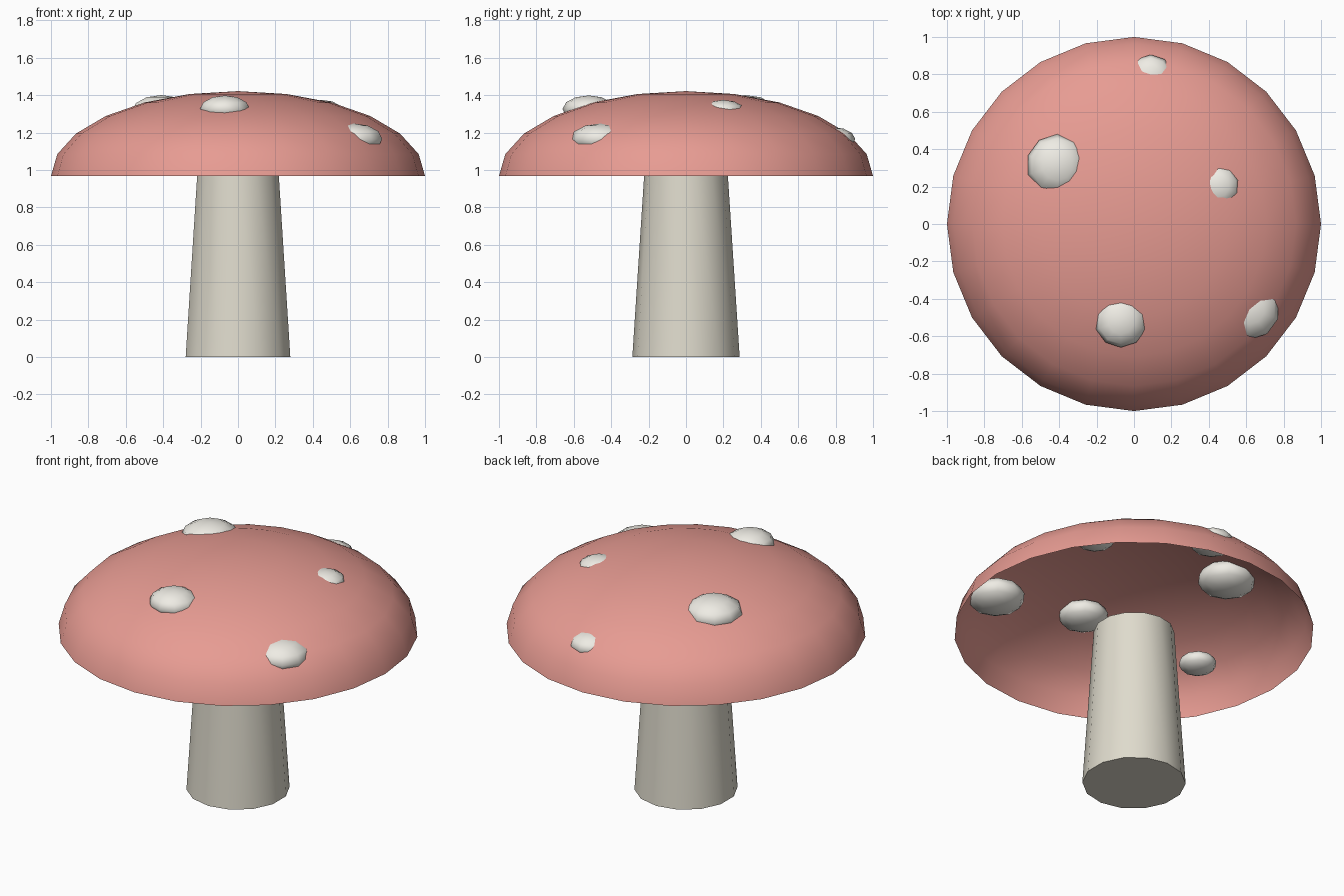
import bpy, bmesh, math
from mathutils import Matrix

if "Cube" in bpy.data.objects:
    bpy.data.objects.remove(bpy.data.objects["Cube"])


def material(name, rgb):
    m = bpy.data.materials.new(name)
    m.diffuse_color = (*rgb, 1)
    m.use_nodes = True
    m.node_tree.nodes["Principled BSDF"].inputs["Base Color"].default_value = m.diffuse_color
    return m


def finish(name, bm, mat, sharp_angle=60):
    me = bpy.data.meshes.new(name)
    bm.to_mesh(me)
    bm.free()
    me.materials.append(mat)
    ob = bpy.data.objects.new(name, me)
    bpy.context.collection.objects.link(ob)
    bpy.ops.object.select_all(action='DESELECT')
    ob.select_set(True)
    bpy.context.view_layer.objects.active = ob
    bpy.ops.object.shade_smooth_by_angle(angle=math.radians(sharp_angle))
    return ob


red = material("cap_red", (0.80, 0.33, 0.29))
cream = material("stem_cream", (0.74, 0.71, 0.61))
white = material("spot_white", (0.86, 0.84, 0.78))

RIM_Z, DOME = 0.968, 0.454

# Stem: tapered 14-sided column
bm = bmesh.new()
bmesh.ops.create_cone(bm, cap_ends=True, segments=14, radius1=0.287, radius2=0.224,
                      depth=RIM_Z, matrix=Matrix.Translation((0, 0, RIM_Z / 2)))
finish("stem", bm, cream)

# Cap: open, flattened half sphere
bm = bmesh.new()
bmesh.ops.create_uvsphere(bm, u_segments=24, v_segments=12, radius=1)
bmesh.ops.delete(bm, geom=[v for v in bm.verts if v.co.z < -0.01], context='VERTS')
bmesh.ops.transform(bm, verts=bm.verts,
                    matrix=Matrix.Translation((0, 0, RIM_Z)) @ Matrix.Diagonal((1, 1, DOME, 1)))
finish("cap", bm, red)

# Spots: flattened balls pushed through the cap (x, y, z, radius)
spots = [
    (-0.41, 0.315, 1.315, 0.165),
    (-0.07, -0.52, 1.326, 0.14),
    (0.617, -0.456, 1.165, 0.162),
    (0.45, 0.20, 1.315, 0.115),
    (0.09, 0.78, 1.165, 0.125),
    (-0.705, -0.29, 1.155, 0.106),
]
for i, (x, y, z, r) in enumerate(spots):
    bm = bmesh.new()
    bmesh.ops.create_uvsphere(bm, u_segments=10, v_segments=6, radius=r)
    bmesh.ops.transform(bm, verts=bm.verts,
                        matrix=Matrix.Translation((x, y, z)) @ Matrix.Diagonal((1, 1, 0.52, 1)))
    finish(f"spot_{i + 1}", bm, white, 80)
